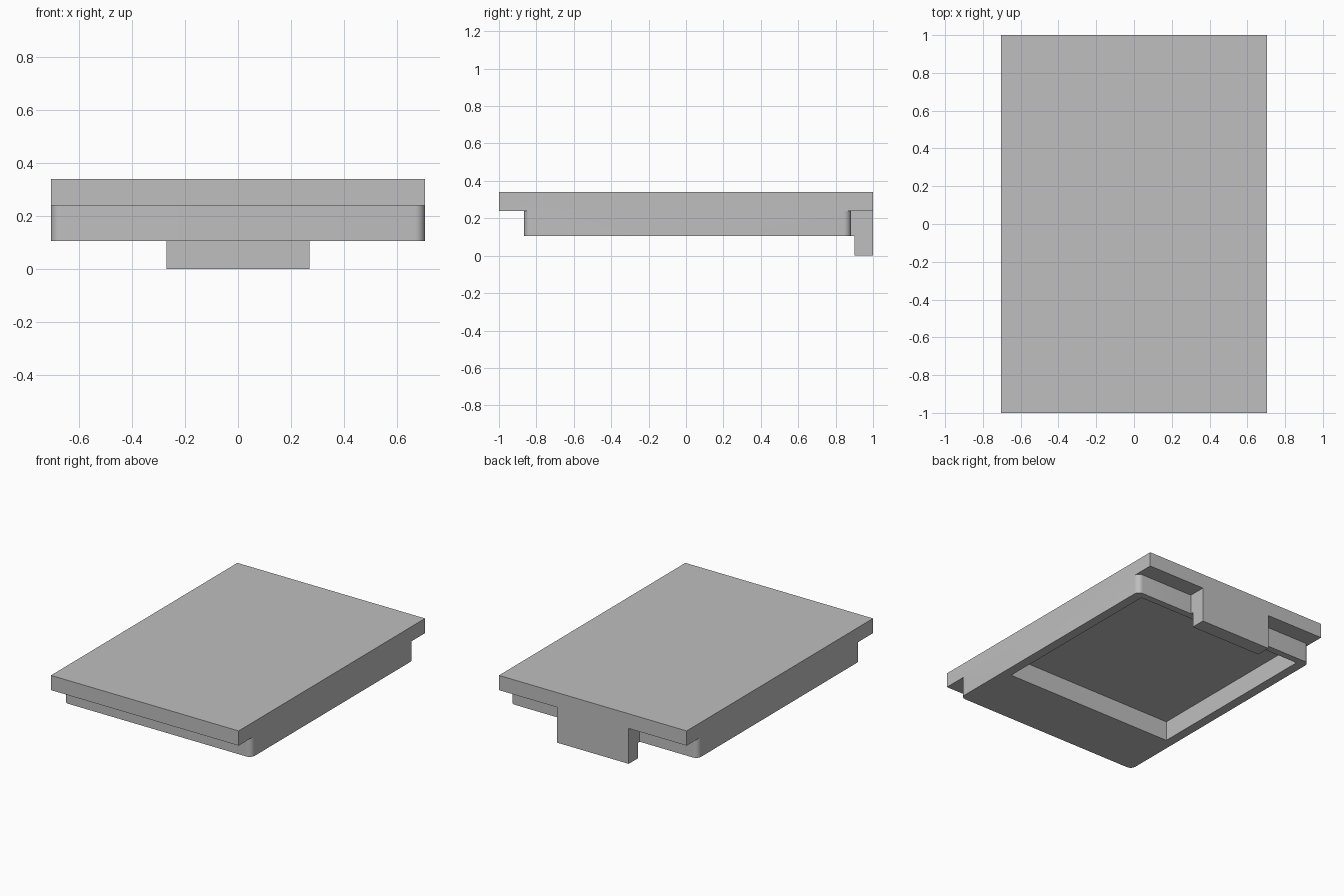
import bpy
import bmesh
from mathutils import Vector

default = bpy.data.objects.get("Cube")
if default:
    bpy.data.objects.remove(default, do_unlink=True)

# Single plain grey material
grey = bpy.data.materials.new("light grey")
grey.use_nodes = True
colour = (0.52, 0.52, 0.52, 1)
grey.diffuse_color = colour
for node in grey.node_tree.nodes:
    if node.type == 'BSDF_PRINCIPLED':
        node.inputs["Base Color"].default_value = colour


def add_prism(name, profile, depth, fillet=0):
    """Extrude a planar profile along depth; optionally round the vertical edges."""
    bm = bmesh.new()
    face = bm.faces.new([bm.verts.new(p) for p in profile])
    out = bmesh.ops.extrude_face_region(bm, geom=[face])
    moved = [g for g in out["geom"] if isinstance(g, bmesh.types.BMVert)]
    bmesh.ops.translate(bm, verts=moved, vec=Vector(depth))
    if fillet:
        upright = [e for e in bm.edges
                   if abs(e.verts[0].co.z - e.verts[1].co.z) > 0.01]
        bmesh.ops.bevel(bm, geom=upright, offset=fillet, segments=8,
                        profile=0.5, affect='EDGES')
    bmesh.ops.recalc_face_normals(bm, faces=bm.faces)
    mesh = bpy.data.meshes.new(name)
    bm.to_mesh(mesh)
    bm.free()
    mesh.materials.append(grey)
    obj = bpy.data.objects.new(name, mesh)
    bpy.context.collection.objects.link(obj)
    return obj


def add_box(name, half_x, y0, y1, z0, z1, fillet=0):
    profile = [(-half_x, y0, z0), (half_x, y0, z0),
               (half_x, y1, z0), (-half_x, y1, z0)]
    return add_prism(name, profile, (0, 0, z1 - z0), fillet)


def combine(target, tool, operation):
    """Apply an exact boolean and discard the tool."""
    mod = target.modifiers.new(operation.lower(), 'BOOLEAN')
    mod.operation = operation
    mod.solver = 'EXACT'
    mod.object = tool
    bpy.context.view_layer.objects.active = target
    bpy.ops.object.modifier_apply(modifier=mod.name)
    bpy.data.objects.remove(tool, do_unlink=True)


HALF_WIDTH = 0.705
UNDERSIDE, RIM = 0.24, 0.105

# Flat cover plate
lid = add_box("lid", HALF_WIDTH, -1, 1, UNDERSIDE, 0.34)

# Round-cornered body below the plate
skirt = add_box("skirt", HALF_WIDTH, -0.865, 0.882, RIM, 0.29, fillet=0.038)
combine(lid, skirt, 'UNION')

# Stepped tab hanging from the back edge
step = [(1, 0), (1, 0.29), (0.86, 0.29), (0.86, RIM), (0.9, RIM), (0.9, 0)]
tab = add_prism("back_tab", [(-0.27, y, z) for y, z in step], (0.54, 0, 0))
combine(lid, tab, 'UNION')

# Rectangular recess in the underside
recess = add_box("recess_cutter", 0.64, -0.445, 0.835, 0.05, UNDERSIDE)
combine(lid, recess, 'DIFFERENCE')

# Smooth fillets, sharp corners
bpy.ops.object.select_all(action='DESELECT')
lid.select_set(True)
bpy.context.view_layer.objects.active = lid
bpy.ops.object.shade_smooth_by_angle()
